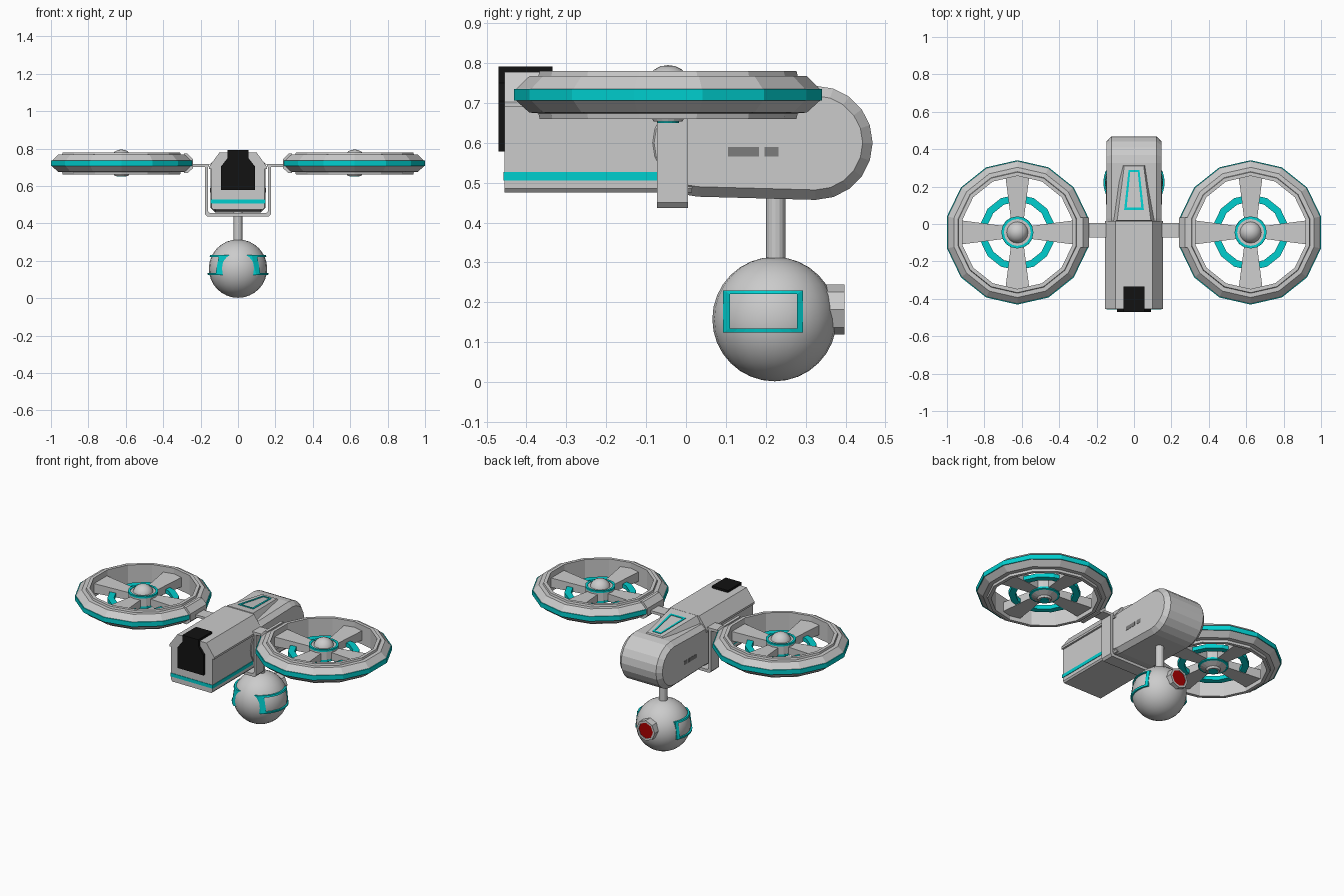
import bpy, bmesh
from math import sin, cos, pi, sqrt
from mathutils import Vector, Matrix

if "Cube" in bpy.data.objects:
    bpy.data.objects.remove(bpy.data.objects["Cube"])


def mat(name, col):
    m = bpy.data.materials.new(name)
    m.diffuse_color = (*col, 1)
    m.use_nodes = True
    m.node_tree.nodes["Principled BSDF"].inputs["Base Color"].default_value = m.diffuse_color
    return m


TEAL = mat("teal", (0.0, 0.62, 0.62))
BLACK = mat("black", (0.006, 0.006, 0.006))
RED = mat("red", (0.4, 0.0, 0.0))
DARK = mat("dark_grey", (0.2, 0.2, 0.2))


def finish(name, bm, m=None, smooth=False):
    bmesh.ops.recalc_face_normals(bm, faces=bm.faces)
    me = bpy.data.meshes.new(name)
    bm.to_mesh(me)
    bm.free()
    if m:
        me.materials.append(m)
    for p in me.polygons:
        p.use_smooth = smooth
    ob = bpy.data.objects.new(name, me)
    bpy.context.collection.objects.link(ob)
    return ob


def loft(name, loops, m=None, cyclic=False):
    """Skin equal-length point loops, capping the ends unless cyclic."""
    bm = bmesh.new()
    rows = [[bm.verts.new(p) for p in lp] for lp in loops]
    n = len(rows[0])
    pairs = list(zip(rows, rows[1:])) + ([(rows[-1], rows[0])] if cyclic else [])
    for a, b in pairs:
        for i in range(n):
            j = (i + 1) % n
            bm.faces.new((a[i], a[j], b[j], b[i]))
    if not cyclic:
        bm.faces.new(rows[0])
        bm.faces.new(rows[-1])
    return finish(name, bm, m)


def prism_y(name, pts, y0, y1, m=None):
    return loft(name, [[(x, y, z) for x, z in pts] for y in (y0, y1)], m)


def box(name, x, y, z, m=None):
    return prism_y(name, [(x[0], z[0]), (x[1], z[0]), (x[1], z[1]), (x[0], z[1])], *y, m)


def mirrored(pts):
    return pts + [(-x, z) for x, z in reversed(pts)]


def ring(name, c, prof, n=14, m=None, axis='Z', closed=True):
    """Revolve an (r, h) profile with n sides, a corner at 90 degrees."""
    loops = []
    for r, h in prof:
        lp = []
        for i in range(n):
            a = pi / 2 + 2 * pi * i / n
            u, v = r * cos(a), r * sin(a)
            lp.append((c[0] + u, c[1] + v, c[2] + h) if axis == 'Z'
                      else (c[0] + u, c[1] + h, c[2] + v))
        loops.append(lp)
    return loft(name, loops, m, cyclic=closed)


def ball(name, c, r, u, v, smooth=True):
    bm = bmesh.new()
    bmesh.ops.create_uvsphere(bm, u_segments=u, v_segments=v, radius=r,
                              matrix=Matrix.Translation(c))
    return finish(name, bm, None, smooth)


# main front hull with overhanging chamfered roof
prism_y("front_hull", mirrored([(.135, .475), (.143, .485), (.143, .69), (.155, .69),
                                (.155, .702), (.1, .778)]), -.455, .015)
box("hull_stripe", (-.146, .146), (-.458, -.06), (.506, .527), TEAL)

# black nose panel and its roof return
prism_y("nose_panel", mirrored([(.09, .578), (.09, .705), (.055, .75), (.055, .792)]),
        -.47, -.45, BLACK)
box("nose_roof_panel", (-.055, .055), (-.468, -.335), (.765, .792), BLACK)


# rounded rear pod with bevelled sides
def stadium(x, inset):
    pts = []
    for cy, r, a0 in ((.325, .143, -pi / 2), (.03, .135, pi / 2)):
        for i in range(11):
            a = a0 + pi * i / 10
            pts.append((x, cy + (r - inset) * cos(a), .6 + (r - inset) * sin(a)))
    return pts


loft("rear_pod", [stadium(-.147, .025), stadium(-.12, 0), stadium(.12, 0), stadium(.147, .025)])


# sloping hood on the pod with teal outline
def hood_z(y, d=0.0):
    return .78 - .03 * (y - .02) / .29 + d


loft("rear_hood", [
    [(-.115, .01, .72), (.115, .01, .72), (.075, .325, .72), (-.075, .325, .72)],
    [(-.09, .02, .78), (.09, .02, .78), (.052, .31, .75), (-.052, .31, .75)]])


def trapezoid(w0, w1, y0, y1, d):
    return [(-w0, y0, hood_z(y0, d)), (w0, y0, hood_z(y0, d)),
            (w1, y1, hood_z(y1, d)), (-w1, y1, hood_z(y1, d))]


outer, inner = (.053, .029, .075, .29), (.039, .02, .088, .278)
loft("hood_outline", [trapezoid(*outer, -.005), trapezoid(*outer, .003),
                      trapezoid(*inner, .003), trapezoid(*inner, -.005)], TEAL, cyclic=True)

# U-shaped cradle strap under the hull, with arms reaching to the rotors
strap = [(0, .437), (.165, .437), (.177, .45), (.177, .702), (.255, .702), (.255, .718),
         (.15, .718), (.16, .70), (.16, .465), (.15, .455), (0, .455)]
for s, side in ((1, "right"), (-1, "left")):
    prism_y(f"cradle_arm_{side}", [(s * x, z) for x, z in strap], -.073, .005)

    # pod side vents
    for i, (y0, y1) in enumerate(((.105, .183), (.197, .232))):
        box(f"vent_{i}_{side}", sorted((s * .14, s * .1485)), (y0, y1), (.566, .59), DARK)

    # rotor duct: 14-sided shell with teal rim band
    c = (s * .6235, -.045, 0)
    ring(f"duct_{side}", c, [(.381, .706), (.381, .735), (.348, .767), (.325, .768), (.322, .78),
                             (.302, .78), (.302, .66), (.322, .66), (.325, .674), (.348, .676)])
    ring(f"duct_band_{side}", c, [(.386, .706), (.386, .735), (.37, .735), (.37, .706)], m=TEAL)
    prism_y(f"duct_clamp_{side}", [(s * x, z) for x, z in
            [(.241, .695), (.241, .742), (.272, .774), (.29, .774), (.29, .67), (.268, .67)]],
            -.125, .035)

    # inner teal ring, hub, dome and hub trims
    ring(f"rotor_ring_{side}", c, [(.203, .69), (.203, .715), (.165, .715), (.165, .69)], m=TEAL)
    ring(f"hub_{side}", c, [(.036, .653), (.042, .665), (.085, .685), (.085, .752), (.03, .752)],
         16, closed=False)
    ring(f"hub_trim_top_{side}", c, [(.086, .745), (.086, .756), (.072, .756), (.072, .745)], 16, TEAL)
    ring(f"hub_trim_bottom_{side}", c, [(.087, .683), (.087, .695), (.075, .695), (.075, .68)], 16, TEAL)
    ring(f"hub_cap_bottom_{side}", c, [(.027, .66), (.027, .65)], 16, TEAL, closed=False)
    ball(f"hub_dome_{side}", (c[0], c[1], .735), .06, 16, 10)

    # four flared blades
    for k in range(4):
        rot = Matrix.Translation(c) @ Matrix.Rotation(k * pi / 2, 4, 'Z')
        loops = [[rot @ Vector(p) for p in ((r, -w, z0), (r, w, z0), (r, w, z1), (r, -w, z1))]
                 for r, w, z0, z1 in ((.06, .033, .69, .735), (.308, .065, .685, .745))]
        loft(f"blade_{k}_{side}", loops)

# hanging camera ball on a post
ring("camera_post", (0, .225, 0), [(.024, .29), (.024, .48)], 16, closed=False)
BALL = Vector((0, .222, .158))
ball("camera_ball", BALL, .156, 24, 16)
ring("lens_barrel", (0, 0, .182), [(.063, .32), (.063, .398), (.05, .398), (.05, .32)],
     8, axis='Y')
ring("lens_glass", (0, 0, .182), [(.052, .33), (.052, .394)], 8, RED, 'Y', closed=False)


# curved teal frames on both sides of the ball
def wrap(s, y0, y1, z0, z1, r, n=8):
    flat = [(y0 + (y1 - y0) * i / n, z0) for i in range(n + 1)]
    flat += [(y1 - (y1 - y0) * i / n, z1) for i in range(n + 1)]
    return [(s * sqrt(max(r * r - (y - BALL.y) ** 2 - (z - BALL.z) ** 2, 0)), y, z)
            for y, z in flat]


for s, side in ((1, "right"), (-1, "left")):
    o, i = (.093, .293, .124, .23), (.11, .278, .135, .221)
    loft(f"ball_frame_{side}", [wrap(s, *o, .150), wrap(s, *o, .165),
                                wrap(s, *i, .165), wrap(s, *i, .150)], TEAL, cyclic=True)
